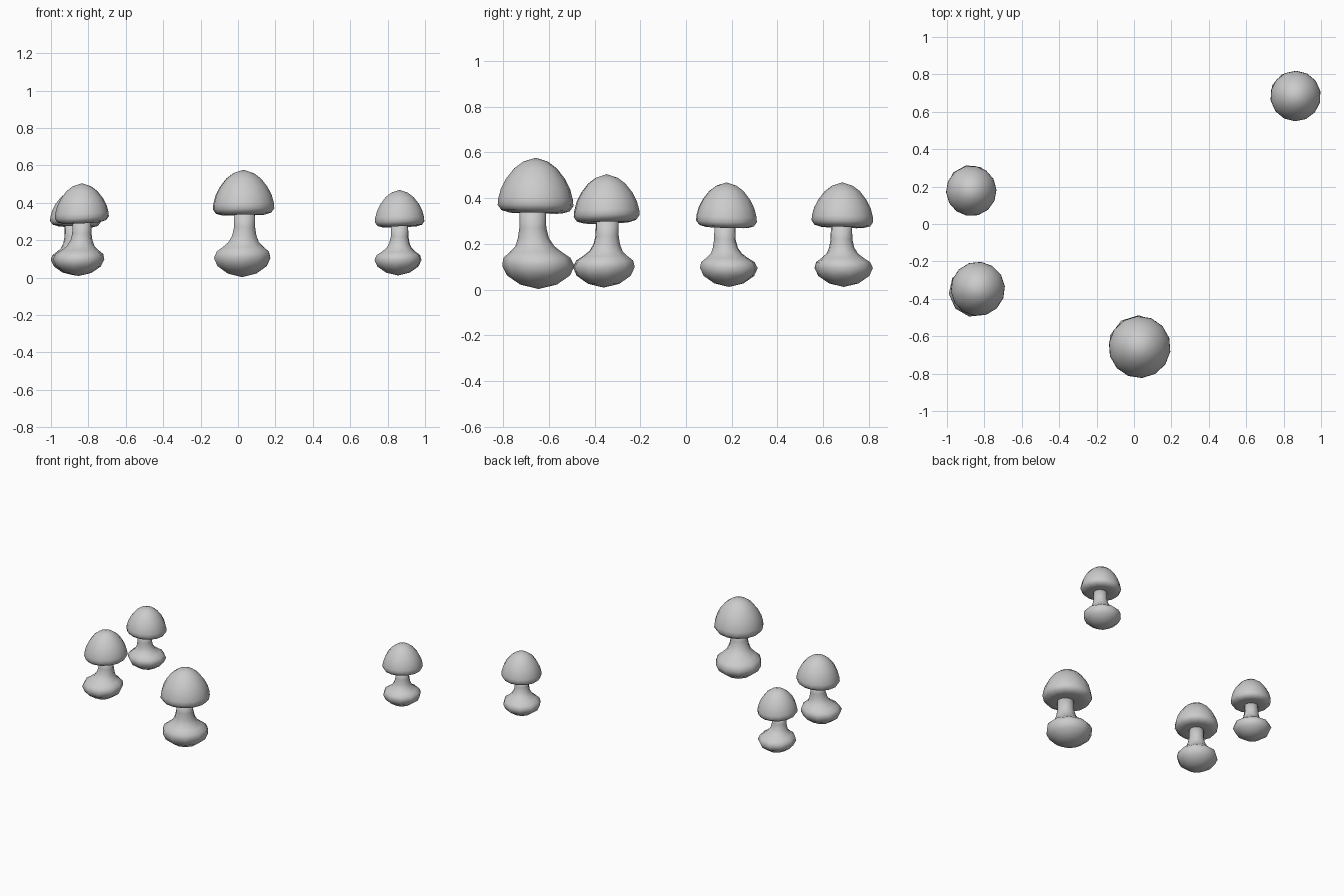
import bpy, bmesh
from math import cos, sin, tau, radians

if "Cube" in bpy.data.objects:
    bpy.data.objects.remove(bpy.data.objects["Cube"])

# (radius, height) profiles for the largest mushroom
STALK = [(0.0, 0.003), (0.08, 0.022), (0.138, 0.062), (0.158, 0.105), (0.146, 0.14),
         (0.115, 0.163), (0.085, 0.19), (0.068, 0.225), (0.059, 0.27), (0.057, 0.352)]
CAP = [(0.0, 0.342), (0.06, 0.338), (0.115, 0.335), (0.15, 0.345), (0.166, 0.368),
       (0.164, 0.395), (0.152, 0.44), (0.129, 0.485), (0.094, 0.53), (0.055, 0.559), (0.0, 0.577)]


def lathe(name, rings, sides, phase):
    """rings: list of (radius, centre function) swept into a closed skin."""
    bm = bmesh.new()
    loops = []
    for r, pt in rings:
        if r == 0:
            loops.append([bm.verts.new(pt(0, 0))])
        else:
            loops.append([bm.verts.new(pt(r * cos(tau * i / sides + phase),
                                          r * sin(tau * i / sides + phase)))
                          for i in range(sides)])
    for a, b in zip(loops, loops[1:]):
        for i in range(sides):
            j = (i + 1) % sides
            if len(a) == 1:
                bm.faces.new((a[0], b[j], b[i]))
            elif len(b) == 1:
                bm.faces.new((a[i], a[j], b[0]))
            else:
                bm.faces.new((a[i], a[j], b[j], b[i]))
    if len(loops[-1]) > 1:
        bm.faces.new(loops[-1])
    bmesh.ops.recalc_face_normals(bm, faces=bm.faces)
    for f in bm.faces:
        f.smooth = True
    me = bpy.data.meshes.new(name)
    bm.to_mesh(me)
    bm.free()
    ob = bpy.data.objects.new(name, me)
    bpy.context.collection.objects.link(ob)
    return ob


def mushroom(n, base, stem, cap, s, tilt, phase):
    # stalk: bulbous foot leaning into the thin stem
    rings = []
    for r, z in STALK:
        t = min(max((z - 0.1) / 0.14, 0), 1)
        cx = base[0] + (stem[0] - base[0]) * t
        cy = base[1] + (stem[1] - base[1]) * t
        h = z * s + 0.01 * (1 - s) / 0.2 * (1 - t)
        rings.append((r * s, lambda u, v, cx=cx, cy=cy, h=h: (cx + u, cy + v, h)))
    lathe(f"stalk_{n}", rings, 10, phase)
    # cap: slightly tilted dome with rounded underside
    rings = [(r * s, lambda u, v, z=z * s: (cap[0] + u, cap[1] + v,
              z + (u * tilt[0] + v * tilt[1]) * (0.577 * s - z) / (0.24 * s)))
             for r, z in CAP]
    lathe(f"cap_{n}", rings, 14, phase)


mushroom(1, (0.022, -0.645), (0.035, -0.67), (0.03, -0.658), 1.0, (0.02, -0.02), 0.3)
mushroom(2, (-0.853, -0.36), (-0.835, -0.345), (-0.835, -0.347), 0.875, (0.05, 0.03), 0.1)
mushroom(3, (-0.873, 0.188), (-0.88, 0.17), (-0.87, 0.177), 0.813, (-0.03, -0.03), 0.5)
mushroom(4, (0.855, 0.69), (0.864, 0.68), (0.864, 0.684), 0.813, (0.03, -0.03), 0.2)
